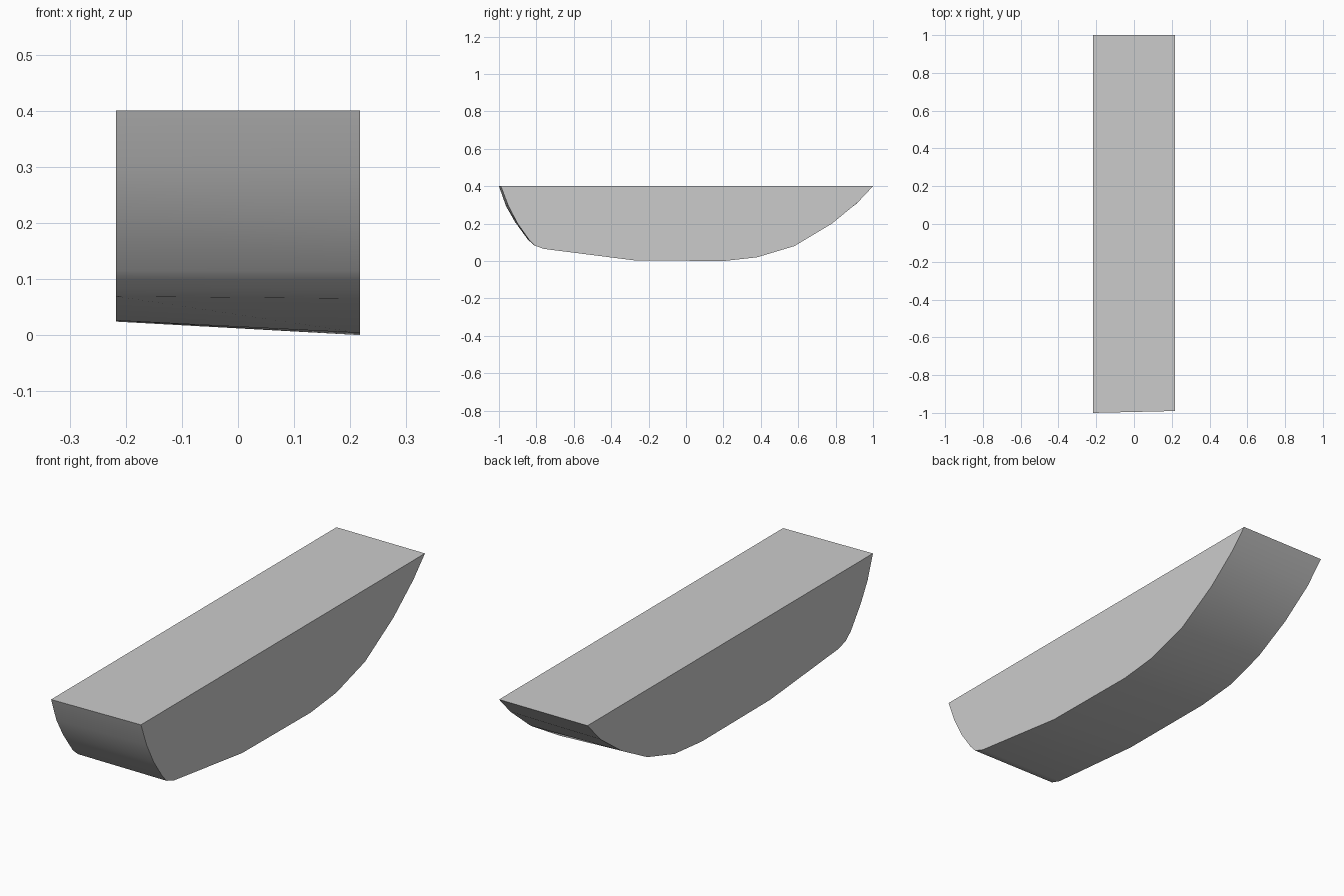
import bpy
import bmesh
import math

HALF_WIDTH = 0.217

# Keel outlines of the two side walls as (y, z), from the front rim to the back rim
LEFT_OUTLINE = [
    (-0.99, 0.4), (-0.95, 0.295), (-0.9, 0.2), (-0.84, 0.115),
    (-0.81, 0.083), (-0.76, 0.065), (-0.28, 0.004), (0.2, 0.0),
    (0.38, 0.02), (0.58, 0.08), (0.78, 0.2), (0.92, 0.315), (1, 0.4),
]
RIGHT_OUTLINE = [
    (-1, 0.4), (-0.963, 0.295), (-0.915, 0.21), (-0.846, 0.115),
    (-0.81, 0.085), (-0.76, 0.069), (-0.28, 0.026), (0.2, 0.024),
    (0.39, 0.042), (0.58, 0.1), (0.76, 0.196), (0.91, 0.305), (1, 0.4),
]


def make_material(name, colour):
    material = bpy.data.materials.new(name)
    material.use_nodes = True
    material.diffuse_color = colour
    shader = next(n for n in material.node_tree.nodes if n.type == "BSDF_PRINCIPLED")
    shader.inputs["Base Color"].default_value = colour
    shader.inputs["Roughness"].default_value = 0.7
    return material


def add_outline(bm, x, outline):
    return [bm.verts.new((x, y, z)) for y, z in outline]


def make_hull(name, material):
    bm = bmesh.new()
    left = add_outline(bm, HALF_WIDTH, LEFT_OUTLINE)
    right = add_outline(bm, -HALF_WIDTH, RIGHT_OUTLINE)

    # Flat side walls
    bm.faces.new(left)
    bm.faces.new(list(reversed(right)))

    # Curved underside, closed by the flat deck between the two rims
    count = len(left)
    for i in range(count):
        j = (i + 1) % count
        bm.faces.new((left[j], left[i], right[i], right[j]))

    bmesh.ops.recalc_face_normals(bm, faces=bm.faces[:])
    mesh = bpy.data.meshes.new(name)
    bm.to_mesh(mesh)
    bm.free()
    mesh.materials.append(material)

    hull = bpy.data.objects.new(name, mesh)
    bpy.context.collection.objects.link(hull)
    return hull


# Remove the default cube
cube = bpy.data.objects.get("Cube")
if cube:
    bpy.data.objects.remove(cube, do_unlink=True)

# Solid hull with a smooth underside and crisp rims
grey = make_material("plain grey", (0.6, 0.6, 0.6, 1))
hull = make_hull("hull", grey)
bpy.ops.object.select_all(action="DESELECT")
hull.select_set(True)
bpy.context.view_layer.objects.active = hull
bpy.ops.object.shade_smooth_by_angle(angle=math.radians(35))
